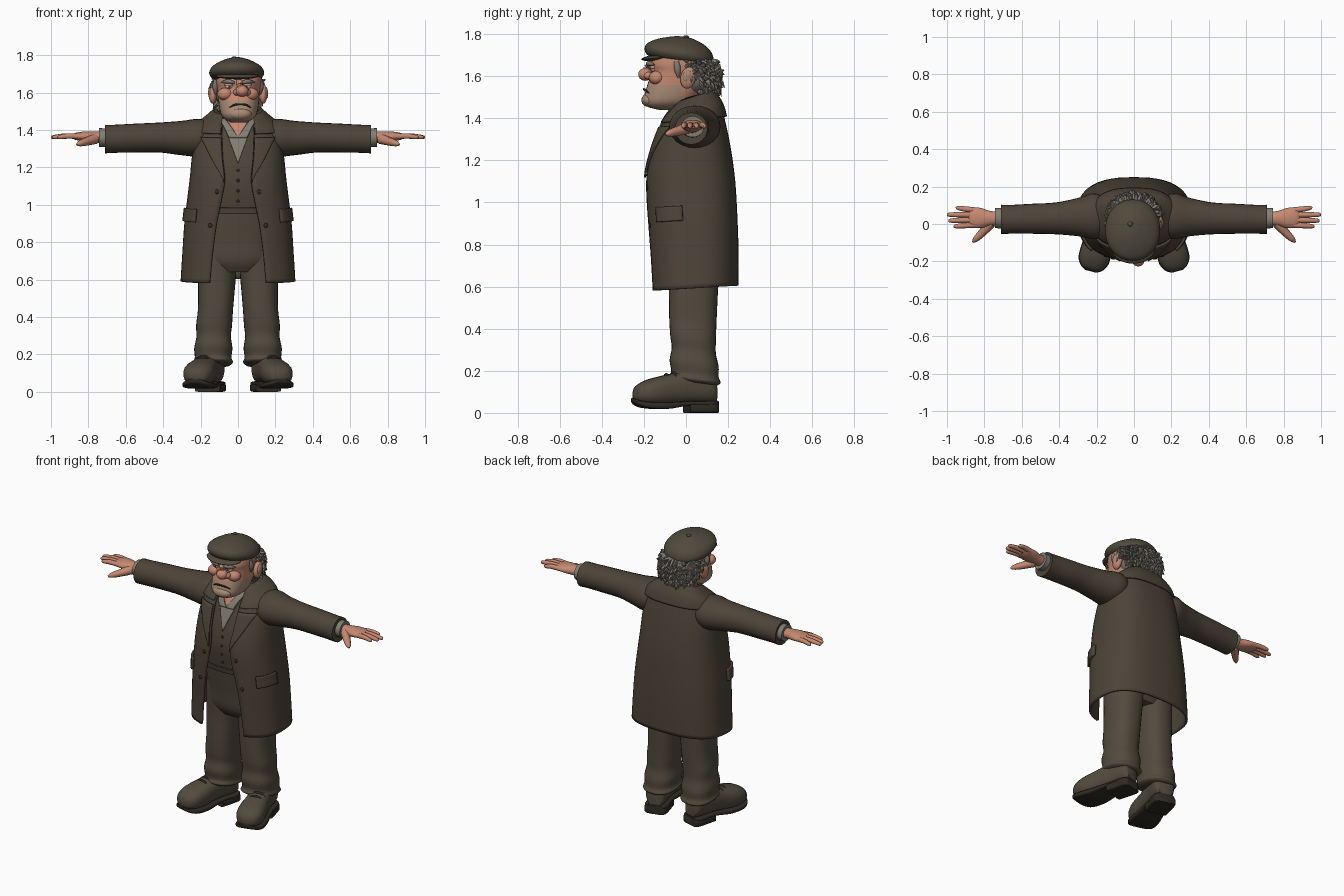
import bpy, bmesh, math, random
from mathutils import Vector, Matrix

random.seed(4)
if "Cube" in bpy.data.objects:
    bpy.data.objects.remove(bpy.data.objects["Cube"])


def material(name, *rgb):
    m = bpy.data.materials.new(name)
    m.use_nodes = True
    m.diffuse_color = (*rgb, 1)
    bsdf = m.node_tree.nodes["Principled BSDF"]
    bsdf.inputs["Base Color"].default_value = (*rgb, 1)
    bsdf.inputs["Roughness"].default_value = 0.9
    return m


COAT = material("coat brown", .075, .058, .040)
CLOTH = material("trouser brown", .086, .069, .048)
HAT = material("cap brown", .080, .067, .046)
SKIN = material("skin", .56, .25, .165)
STUBBLE = material("stubble", .40, .26, .18)
HAIR = material("grey hair", .21, .19, .165)
SHIRT = material("shirt grey", .23, .21, .175)
DARK = material("dark brown", .030, .024, .018)
WHITE = material("eye white", .60, .55, .48)


# ---- helpers ----
def finish(name, bm, mats, mirror=False, thick=0, rule=None, angle=50):
    """Turn a bmesh into a smooth, optionally mirrored and thickened object."""
    bmesh.ops.recalc_face_normals(bm, faces=bm.faces[:])
    if rule:
        for f in bm.faces:
            f.material_index = rule(f.calc_center_median())
    me = bpy.data.meshes.new(name)
    bm.to_mesh(me)
    bm.free()
    ob = bpy.data.objects.new(name, me)
    bpy.context.collection.objects.link(ob)
    for m in mats if isinstance(mats, list) else [mats]:
        me.materials.append(m)
    bpy.ops.object.select_all(action='DESELECT')
    bpy.context.view_layer.objects.active = ob
    ob.select_set(True)
    bpy.ops.object.shade_smooth_by_angle(angle=math.radians(angle))
    if mirror:
        ob.modifiers.new("Mirror", 'MIRROR').merge_threshold = .0005
    if thick:
        s = ob.modifiers.new("Thickness", 'SOLIDIFY')
        s.thickness, s.offset = thick, 0
    return ob


def smooth(rows, k=4):
    """Catmull-Rom subdivision of a table of rows."""
    rows = [Vector(r) for r in rows]
    out = []
    for i in range(len(rows) - 1):
        a, b = rows[max(i - 1, 0)], rows[i]
        c, d = rows[i + 1], rows[min(i + 2, len(rows) - 1)]
        for j in range(k):
            t = j / k
            out.append(b + (c - a) * (t / 2) + (a - b * 2.5 + c * 2 - d * .5) * t ** 2
                       + (b * 1.5 - a * .5 - c * 1.5 + d * .5) * t ** 3)
    return out + [rows[-1]]


def skin_rings(bm, rings, closed=True):
    """Bridge successive rings of points; closed rings also get end caps."""
    vs = [[bm.verts.new(p) for p in r] for r in rings]
    n = len(vs[0])
    for r, s in zip(vs, vs[1:]):
        for i in range(n if closed else n - 1):
            bm.faces.new((r[i], r[(i + 1) % n], s[(i + 1) % n], s[i]))
    if closed:
        bm.faces.new(vs[0])
        bm.faces.new(vs[-1])


def spow(v, e):
    return math.copysign(abs(v) ** e, v)


def body_point(row, a, off=0, n=2.6):
    """Point of a horizontal section (z, half width, front y, back y); a = 0 is the front."""
    z, hx, yf, yb = row[:4]
    s, c = math.sin(a), math.cos(a)
    return Vector((hx * spow(s, 2 / n) + off * s,
                   (yf + yb) / 2 - (yb - yf) / 2 * spow(c, 2 / n) - off * c, z))


def column(name, rows, mats, cx=0, tilt=0, n=2.4, seg=32, **kw):
    bm = bmesh.new()
    rings = []
    for row in smooth(rows):
        pts = [body_point(row, math.tau * i / seg, 0, n) for i in range(seg)]
        shift = row[4] if len(row) > 4 else cx
        rings.append([p + Vector((shift, 0, tilt * p.y)) for p in pts])
    skin_rings(bm, rings)
    return finish(name, bm, mats, **kw)


def add_tube(bm, pts, radii, seg=10, flat=1):
    pts = [Vector(p) for p in pts]
    rings = []
    for i, p in enumerate(pts):
        t = (pts[min(i + 1, len(pts) - 1)] - pts[max(i - 1, 0)]).normalized()
        u = t.cross(Vector((0, 0, 1) if abs(t.z) < .9 else (0, 1, 0))).normalized()
        v = u.cross(t)
        rings.append([p + (u * math.cos(w) + v * math.sin(w) * flat) * radii[i]
                      for w in (math.tau * j / seg for j in range(seg))])
    skin_rings(bm, rings)


def tube(name, pts, radii, mat, flat=1, **kw):
    bm = bmesh.new()
    rows = smooth([(*p, r) for p, r in zip(pts, radii)])
    add_tube(bm, [r[:3] for r in rows], [r[3] for r in rows], flat=flat)
    return finish(name, bm, mat, **kw)


def ball(name, c, r, mat, rot=0, **kw):
    bm = bmesh.new()
    m = Matrix.Translation(c) @ Matrix.Rotation(rot, 4, 'X') @ Matrix.Diagonal((*r, 1))
    bmesh.ops.create_uvsphere(bm, u_segments=20, v_segments=12, radius=1, matrix=m)
    return finish(name, bm, mat, **kw)


def lookup(table, z):
    for a, b in zip(table, table[1:]):
        if z <= b[0]:
            return a.lerp(b, max(0, (z - a[0]) / (b[0] - a[0])))
    return table[-1]


def angle_at(row, x, n=2.6):
    return math.asin(min(1, max(0, x / row[1])) ** (n / 2))


def patch(name, table, z0, z1, left, right, mat, off=.01, tilt=None, thick=.008, nz=12, nx=8):
    """Panel following a body surface between two angles given per row, mirrored."""
    bm = bmesh.new()
    rings = []
    for i in range(nz + 1):
        z = z0 + (z1 - z0) * i / nz
        row = lookup(table, z)
        a, b = left(row), right(row)
        ring = [body_point(row, a + (b - a) * j / nx, off) for j in range(nx + 1)]
        if tilt:
            for p in ring:
                p.z += p.y * tilt(z)
        rings.append(ring)
    skin_rings(bm, rings, closed=False)
    bmesh.ops.remove_doubles(bm, verts=bm.verts[:], dist=.0004)
    return finish(name, bm, mat, mirror=True, thick=thick)


# ---- torso with waistcoat and trouser top ----
torso = [(.64, .13, -.07, .13), (.70, .18, -.105, .16), (.80, .19, -.12, .18), (.95, .2, -.145, .18),
         (1.1, .2, -.165, .18), (1.2, .2, -.155, .17), (1.3, .19, -.125, .16), (1.4, .15, -.085, .13),
         (1.46, .09, -.045, .09)]
column("waistcoat_and_waist", torso, [CLOTH, COAT], n=2.6, rule=lambda c: int(c.z > .955))
torso = smooth(torso, 6)
zero = lambda r: 0
patch("waistcoat_hem", torso, .955, .985, zero, lambda r: angle_at(r, .15), COAT, .005)
patch("shirt_front", torso, 1.22, 1.45, zero, lambda r: angle_at(r, (r[0] - 1.22) * .36), SHIRT, .006)
patch("throat", torso, 1.36, 1.46, zero, lambda r: angle_at(r, (r[0] - 1.36) * .6), SKIN, .012)
patch("shirt_collar", torso, 1.36, 1.46, lambda r: angle_at(r, (r[0] - 1.36) * .6),
      lambda r: angle_at(r, (r[0] - 1.36) * .4 + .045), SHIRT, .020)
for i in range(4):
    row = lookup(torso, 1.02 + i * .055)
    ball("waistcoat_button", body_point(row, 0, .003), (.008, .005, .008), DARK)

# ---- open overcoat ----
coat = smooth([(.59, .30, -.165, .243, .15), (.75, .29, -.172, .243, .135), (.9, .28, -.18, .238, .115),
               (1.05, .262, -.186, .23, .085), (1.15, .25, -.182, .22, .07), (1.25, .24, -.16, .205, .08),
               (1.35, .225, -.125, .185, .085), (1.42, .20, -.09, .165, .085), (1.46, .15, -.055, .14, .08),
               (1.49, .11, -.02, .115, .07)], 6)
coat_tilt = lambda z: max(.06, (z - 1.35) * 2.3)
edge = lambda r: angle_at(r, r[4])
back = lambda r: math.pi
patch("coat_body", coat, .59, 1.49, edge, back, COAT, 0, coat_tilt, .014, nz=40, nx=28)
patch("coat_collar", coat, 1.39, 1.488, edge, back, COAT, .014, coat_tilt, .012, nx=28)
patch("coat_lapel", coat, 1.13, 1.365, edge,
      lambda r: angle_at(r, r[4] + (r[0] - 1.13) * .43), COAT, .014, coat_tilt, .01)
patch("pocket_flap", coat, .915, .985, lambda r: .82, lambda r: 1.45, COAT, .014, coat_tilt, .014)
for z in (1.08, .9):
    row = lookup(coat, z)
    p = body_point(row, angle_at(row, row[4] + .03), .008)
    ball("coat_button", (p.x, p.y, z - .01), (.012, .006, .012), DARK, mirror=True)

# ---- sleeves, cuffs and hands ----


def arm_loft(name, rows, mat, seg=24):
    bm = bmesh.new()
    skin_rings(bm, [[(x, cy + ry * math.cos(math.tau * i / seg), cz + rz * math.sin(math.tau * i / seg))
                     for i in range(seg)] for x, cy, cz, ry, rz in smooth(rows)])
    return finish(name, bm, mat, mirror=True)


arm_loft("sleeve", [(.13, .04, 1.37, .09, .075), (.21, .042, 1.36, .122, .10), (.30, .037, 1.357, .102, .092),
                    (.42, .03, 1.36, .085, .08), (.55, .028, 1.357, .08, .077), (.66, .025, 1.353, .077, .075),
                    (.71, .025, 1.351, .078, .076)], COAT)
arm_loft("shirt_cuff", [(.69, .03, 1.358, .055, .05), (.742, .032, 1.36, .054, .05)], SHIRT)
arm_loft("palm", [(.72, .03, 1.36, .036, .03), (.77, .03, 1.362, .04, .03), (.82, .032, 1.365, .054, .027),
                  (.865, .035, 1.366, .054, .02), (.885, .036, 1.366, .04, .012)], SKIN)
for name, y0, tip in (("index_finger", -.005, (.965, -.012)), ("middle_finger", .022, (.992, .018)),
                      ("ring_finger", .049, (1.0, .05)), ("little_finger", .074, (.953, .086))):
    x1, y1 = tip
    mid = ((.85 + x1) / 2, (y0 + y1) / 2, 1.368)
    tube(name, [(.85, y0, 1.366), mid, (x1 - .012, y1, 1.362), (x1, y1, 1.361)],
         [.015, .0145, .011, .004], SKIN, mirror=True)
tube("thumb", [(.765, .005, 1.352), (.81, -.045, 1.338), (.845, -.08, 1.328), (.862, -.097, 1.322)],
     [.028, .022, .016, .005], SKIN, mirror=True)

# ---- trouser legs ----
column("trouser_leg", [(.9, .10, -.10, .16, .10), (.75, .104, -.092, .16, .106), (.6, .1, -.082, .152, .113),
                       (.45, .094, -.08, .145, .12), (.36, .096, -.075, .142, .128), (.30, .092, -.068, .142, .13),
                       (.24, .102, -.078, .155, .132), (.19, .098, -.07, .155, .133), (.165, .106, -.08, .165, .133),
                       (.15, .09, -.06, .15, .133)], CLOTH, tilt=-.13, mirror=True)

# ---- boots, turned outward ----
turn = Matrix.Translation((.14, .09, 0)) @ Matrix.Rotation(math.radians(15), 4, 'Z')


def boot_part(name, rows, mat, power, seg=20):
    """Rows are (y, bottom z, top z, half width) along the foot."""
    bm = bmesh.new()
    rings = []
    for y, lo, hi, w in smooth(rows):
        ang = [math.tau * (i + .5) / seg for i in range(seg)]
        rings.append([turn @ Vector((w * spow(math.cos(a), power), y,
                                     (lo + hi) / 2 + (hi - lo) / 2 * spow(math.sin(a), power))) for a in ang])
    skin_rings(bm, rings)
    finish(name, bm, mat, mirror=True)


boot_part("boot", [(.05, .05, .14, .045), (.02, .045, .21, .065), (-.08, .045, .21, .068),
                   (-.16, .04, .188, .073), (-.23, .035, .172, .082), (-.29, .038, .155, .08),
                   (-.335, .05, .13, .058), (-.352, .07, .1, .02)], CLOTH, .8)
boot_part("sole", [(.055, .03, .058, .05), (.02, .03, .056, .07), (-.08, .035, .056, .068),
                   (-.2, .018, .05, .082), (-.29, .022, .052, .084), (-.335, .035, .06, .062),
                   (-.355, .05, .07, .03)], DARK, .4)
boot_part("heel", [(.055, 0, .045, .052), (.03, 0, .045, .07), (-.09, 0, .045, .07)], DARK, .3)
for i in range(3):
    y, z = -.12 - i * .035, .2 - i * .009
    tube("lace", [turn @ Vector((x, y, z - 9 * x * x)) for x in (-.05, -.025, 0, .025, .05)],
         [.007] * 5, DARK, mirror=True)

# ---- neck and head ----
column("neck", [(1.38, .07, -.06, .08), (1.44, .066, -.06, .07), (1.54, .075, -.06, .08)], SKIN)
column("head", [(1.44, .04, -.13, -.02), (1.455, .07, -.185, 0), (1.48, .093, -.203, .04),
                (1.52, .104, -.195, .07), (1.57, .11, -.18, .10), (1.62, .115, -.163, .11),
                (1.66, .12, -.168, .115), (1.72, .115, -.14, .10)], [SKIN, STUBBLE], cx=.004,
       rule=lambda c: int(c.z < 1.562 and c.y < -.02))
ball("cheek", (.068, -.138, 1.592), (.042, .038, .034), SKIN, mirror=True)
ball("chin", (.01, -.178, 1.486), (.062, .034, .032), STUBBLE)
tube("mouth", [(-.05, -.180, 1.518), (-.02, -.196, 1.534), (.012, -.199, 1.538), (.045, -.194, 1.534),
               (.07, -.174, 1.518)], [.002, .005, .005, .005, .002], DARK)
tube("nose_bridge", [(.006, -.155, 1.665), (.012, -.180, 1.64), (.02, -.19, 1.61)], [.016, .02, .028], SKIN)
ball("nose_tip", (.022, -.193, 1.608), (.034, .034, .03), SKIN)
for x in (-.008, .05):
    ball("nostril_wing", (x, -.178, 1.602), (.018, .022, .018), SKIN)
ball("eye", (.048, -.153, 1.634), (.02, .016, .014), WHITE, mirror=True)
ball("pupil", (.045, -.167, 1.633), (.006, .004, .007), DARK, mirror=True)
ball("eyelid", (.048, -.152, 1.641), (.025, .02, .012), SKIN, mirror=True)
tube("eyebrow", [(.018, -.175, 1.651), (.05, -.178, 1.660), (.09, -.152, 1.655)], [.007, .012, .004],
     HAIR, mirror=True)
ball("ear", (.135, .01, 1.592), (.022, .036, .052), SKIN, rot=-.2, mirror=True)
ball("ear_hollow", (.15, .005, 1.6), (.01, .02, .03), STUBBLE, rot=-.2, mirror=True)

# ---- shaggy hair round the sides and back ----
ball("hair_base", (0, .035, 1.595), (.122, .108, .092), HAIR)
bm = bmesh.new()
for i in range(420):
    a = random.uniform(-.30, math.pi + .30)
    z = random.uniform(1.515, 1.675)
    out = Vector((math.cos(a), math.sin(a), 0))
    k = math.sqrt(max(.2, 1 - ((z - 1.605) / .13) ** 2))
    base = Vector((.122 * k * out.x, .035 + .108 * k * out.y, z))
    if abs(out.y) < .3 and z < 1.61:
        continue
    tip = base + out * random.uniform(.02, .042) + Vector((0, 0, random.uniform(-.055, .008)))
    mid = base.lerp(tip, .5) + out * .009
    add_tube(bm, [base, mid, tip], [.011, .009, .001], seg=5)
finish("hair_tufts", bm, HAIR, angle=30)
tube("sideburn", [(.115, -.045, 1.67), (.121, -.04, 1.63), (.118, -.035, 1.59)], [.014, .016, .004],
     HAIR, mirror=True)

# ---- flat cap ----
column("flat_cap", [(1.665, .115, -.155, .105), (1.68, .138, -.185, .128), (1.705, .147, -.197, .13),
                    (1.735, .13, -.183, .115), (1.763, .085, -.13, .08), (1.782, .035, -.06, .03),
                    (1.786, .01, -.03, 0)], HAT, cx=-.007, tilt=-.12, n=2.1)
ball("cap_visor", (-.003, -.135, 1.688), (.115, .078, .015), HAT, rot=.1)
ball("cap_button", (-.02, .0, 1.786), (.014, .014, .008), HAT)
